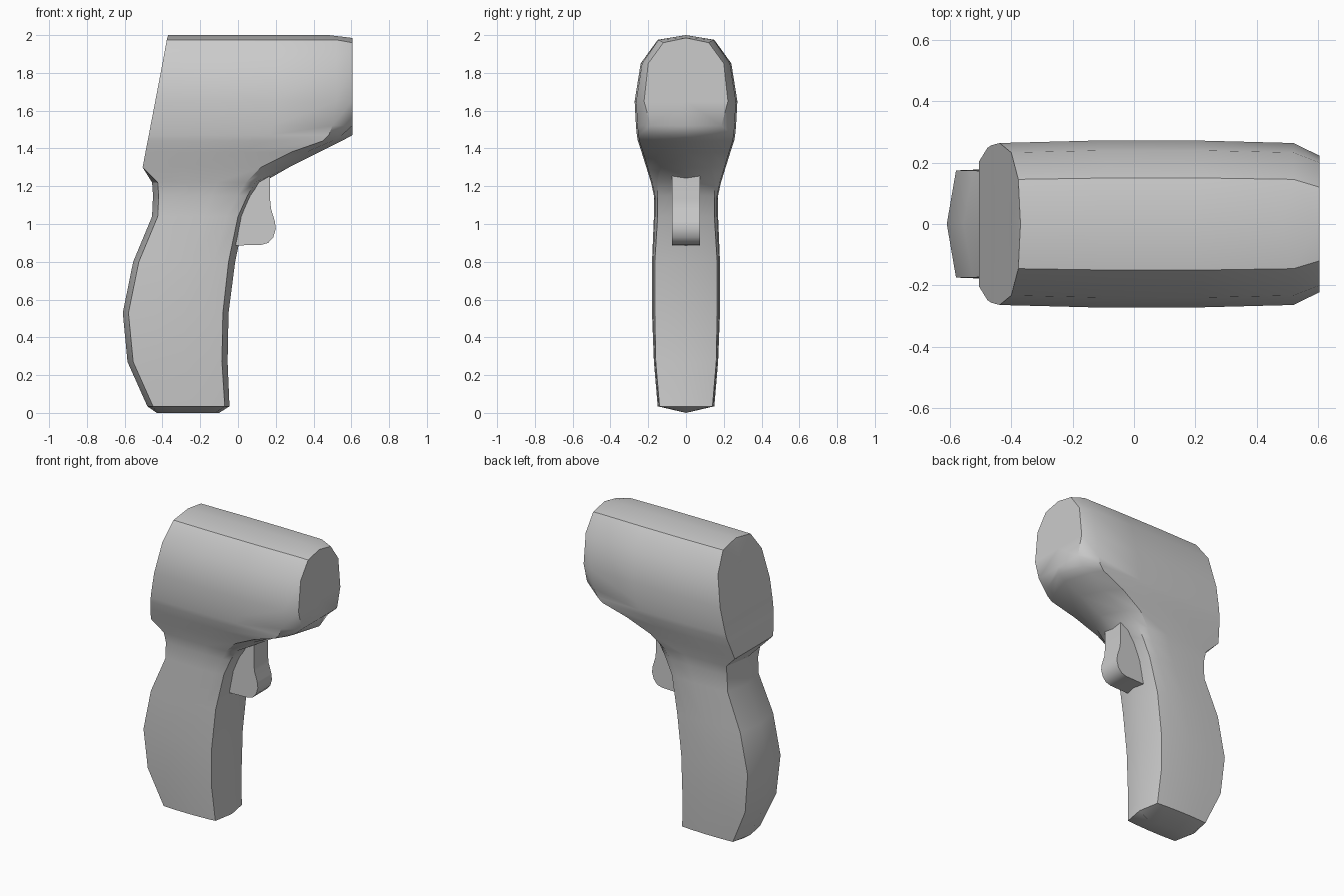
import bpy, bmesh

if "Cube" in bpy.data.objects:
    bpy.data.objects.remove(bpy.data.objects["Cube"])

def make_object(name, bm):
    bmesh.ops.remove_doubles(bm, verts=bm.verts[:], dist=0.0005)
    bmesh.ops.recalc_face_normals(bm, faces=bm.faces[:])
    mesh = bpy.data.meshes.new(name)
    bm.to_mesh(mesh)
    bm.free()
    ob = bpy.data.objects.new(name, mesh)
    bpy.context.collection.objects.link(ob)
    bpy.ops.object.select_all(action='DESELECT')
    ob.select_set(True)
    bpy.context.view_layer.objects.active = ob
    bpy.ops.object.shade_smooth_by_angle(angle=0.6)
    return ob

# Body levels: z, back x, half width, side end x, front corner x, front corner y, front x
LEVELS = [
    (0.00, -.43, 0, -.20, -.12, 0, -.10),
    (.035, -.48, .15, -.13, -.07, .14, -.045),
    (.27, -.585, .17, -.15, -.085, .16, -.055),
    (.53, -.61, .18, -.16, -.08, .165, -.05),
    (.80, -.555, .18, -.13, -.05, .165, -.015),
    (1.04, -.455, .17, -.06, 0, .15, .035),
    (1.15, -.45, .17, 0, .05, .15, .08),
    (1.22, -.455, .185, .04, .09, .15, .13),
    (1.30, -.505, .21, .12, .20, .13, .27),
    (1.38, -.49, .235, .28, .36, .14, .43),
    (1.44, -.478, .255, .45, .50, .17, .55),
    (1.47, -.472, .26, .48, .55, .17, .605),
    (1.52, -.463, .265, .50, .605, .187, .605),
    (1.65, -.438, .272, .52, .605, .222, .605),
    (1.85, -.40, .24, .52, .605, .20, .605),
    (1.975, -.377, .15, .52, .605, .12, .605),
    (2.00, -.37, 0, .48, .605, 0, .605),
]

def half_section(z, xb, w, xs, xc, wf, xf):
    xk = xb if z > 1.25 else xb + .03      # flat head back, bevelled grip back
    zf = z - .015 if z > 1.9 else z        # nose dips slightly at the top
    a, b = xk + (xs - xk) * .33, xk + (xs - xk) * .67
    return [(xb, 0, z), (xk, w * .97, z), (a, w, z), (b, w, z),
            (xs, w * .97, z), (xc, wf, zf), (xf, 0, zf)]

# Head and grip: one loft, mirrored across y
bm = bmesh.new()
for side in (1, -1):
    rows = [[bm.verts.new((x, y * side, z)) for x, y, z in half_section(*lv)]
            for lv in LEVELS]
    for lo, hi in zip(rows, rows[1:]):
        for i in range(len(lo) - 1):
            bm.faces.new((lo[i], lo[i + 1], hi[i + 1], hi[i]))
make_object("thermometer_body", bm)

# Trigger: extruded side profile
PROFILE = [(-.06, .885), (.125, .89), (.16, .90), (.187, .93), (.20, .975),
           (.195, 1.015), (.175, 1.08), (.17, 1.13), (.17, 1.27), (.08, 1.25), (0, 1.1)]
bm = bmesh.new()
face = bm.faces.new([bm.verts.new((x, -.075, z)) for x, z in PROFILE])
ext = bmesh.ops.extrude_face_region(bm, geom=[face], use_keep_orig=True)
bmesh.ops.translate(bm, vec=(0, .15, 0),
                    verts=[g for g in ext["geom"] if isinstance(g, bmesh.types.BMVert)])
make_object("trigger", bm)
